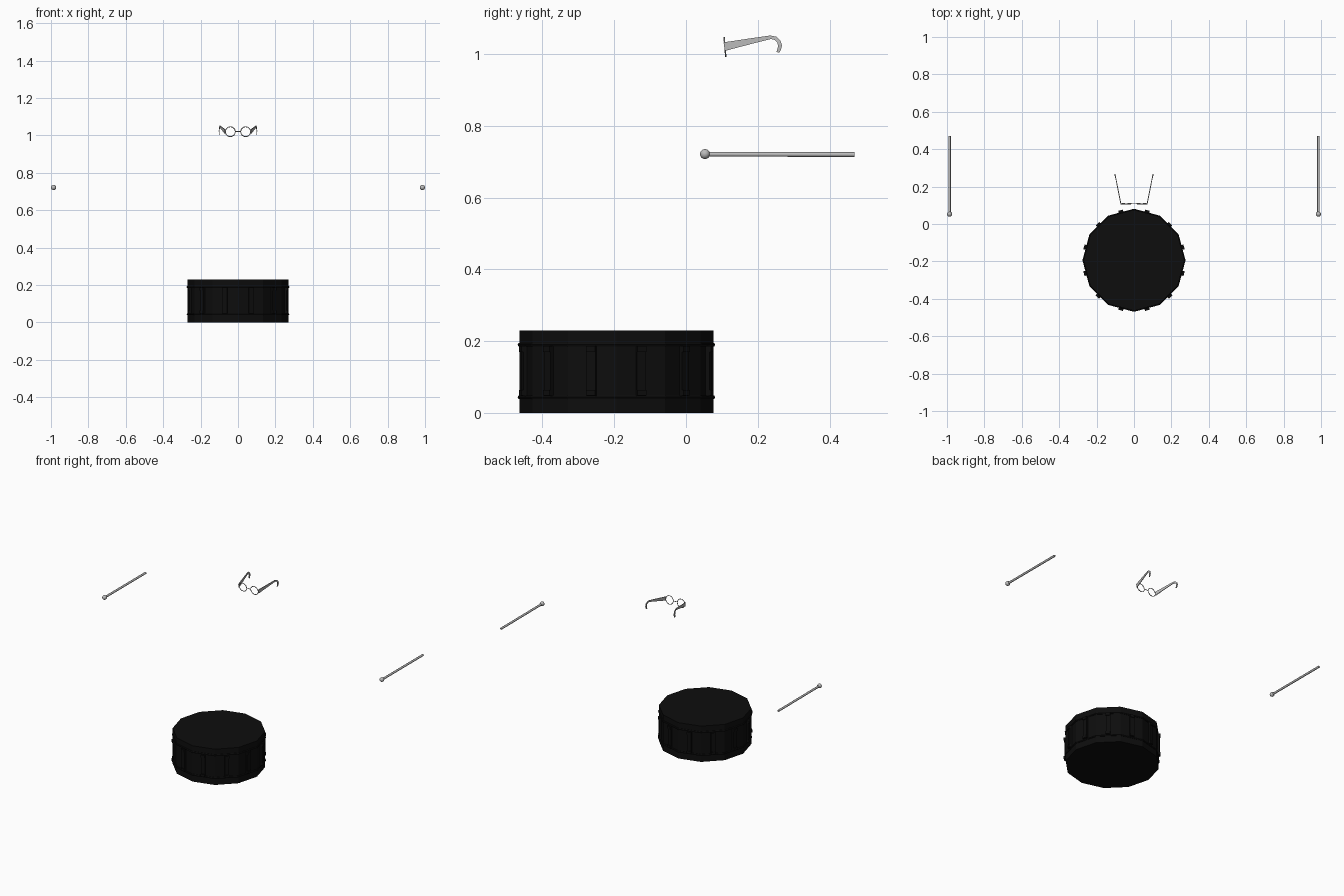
import bpy, bmesh, math
from mathutils import Vector, Matrix

cube = bpy.data.objects.get("Cube")
if cube:
    bpy.data.objects.remove(cube, do_unlink=True)


def material(name, value):
    mat = bpy.data.materials.new(name)
    color = (value, value, value, 1)
    mat.use_nodes = True
    mat.diffuse_color = color
    mat.node_tree.nodes["Principled BSDF"].inputs["Base Color"].default_value = color
    return mat


black = material("black", 0.004)
grey = material("grey", 0.5)


def finish(name, mat, smooth=False):
    obj = bpy.context.object
    obj.name = name
    obj.data.materials.append(mat)
    if smooth:
        bpy.ops.object.shade_smooth_by_angle(angle=math.radians(50))
    return obj


def rod(name, start, end, radius, mat, sides=8, smooth=True):
    a, b = Vector(start), Vector(end)
    bpy.ops.mesh.primitive_cylinder_add(
        vertices=sides, radius=radius, depth=(b - a).length, location=(a + b) / 2,
        rotation=(b - a).to_track_quat("Z", "Y").to_euler())
    return finish(name, mat, smooth)


def from_bmesh(name, bm, mat):
    bmesh.ops.recalc_face_normals(bm, faces=bm.faces)
    mesh = bpy.data.meshes.new(name)
    bm.to_mesh(mesh)
    bm.free()
    obj = bpy.data.objects.new(name, mesh)
    bpy.context.collection.objects.link(obj)
    mesh.materials.append(mat)
    return obj


# Drum shell: twelve flat sides with closed heads
DRUM_Y = -0.194
SIDES = 12
rod("drum_shell", (0, DRUM_Y, 0), (0, DRUM_Y, 0.23), 0.27, black, SIDES, False)

# Drum hoops
for name, z in (("lower_hoop", 0.044), ("upper_hoop", 0.19)):
    bpy.ops.mesh.primitive_torus_add(
        major_segments=SIDES, minor_segments=6, major_radius=0.27,
        minor_radius=0.0055, location=(0, DRUM_Y, z))
    finish(name, black)

# Drum lugs: a slim bar with a thicker block at each end, one per side
bm = bmesh.new()
for i in range(SIDES):
    turn = Matrix.Translation((0, DRUM_Y, 0)) @ Matrix.Rotation((i + 0.5) * math.tau / SIDES, 4, "Z")
    for z, height, depth in ((0.117, 0.14, 0.016), (0.056, 0.016, 0.026), (0.178, 0.016, 0.026)):
        place = turn @ Matrix.Translation((0.264, 0, z)) @ Matrix.Diagonal((depth, 0.026, height, 1))
        bmesh.ops.create_cube(bm, size=1, matrix=place)
from_bmesh("drum_lugs", bm, black)

# Drumsticks with round tips
for side, s in (("left", 1), ("right", -1)):
    x = s * 0.986
    rod(side + "_stick", (x, 0.053, 0.721), (x, 0.47, 0.72), 0.0065, grey)
    bpy.ops.mesh.primitive_uv_sphere_add(
        segments=12, ring_count=8, radius=0.014, location=(x, 0.053, 0.7215))
    finish(side + "_stick_tip", grey, True)

# Glasses: side profile of one arm as (y, z, half height)
ARM = [(0.107, 1.021, 0.012), (0.17, 1.034, 0.0085), (0.236, 1.047, 0.005),
       (0.25, 1.044, 0.005), (0.259, 1.035, 0.005), (0.262, 1.024, 0.0055),
       (0.260, 1.014, 0.005), (0.256, 1.005, 0.004)]


def glasses_arm(name, s):
    bm = bmesh.new()
    rings = []
    for i, (y, z, half) in enumerate(ARM):
        before, after = ARM[max(i - 1, 0)], ARM[min(i + 1, len(ARM) - 1)]
        along = Vector((0, after[0] - before[0], after[1] - before[1])).normalized()
        up = Vector((0, -along.z, along.y)) * half
        centre = Vector((s * (0.07 + (y - 0.107) * 0.2), y, z))
        thick = Vector((0.002, 0, 0))
        rings.append([bm.verts.new(centre + u * up + t * thick)
                      for u, t in ((1, 1), (1, -1), (-1, -1), (-1, 1))])
    for a, b in zip(rings, rings[1:]):
        for k in range(4):
            n = (k + 1) % 4
            bm.faces.new((a[k], a[n], b[n], b[k]))
    bm.faces.new(rings[0])
    bm.faces.new(rings[-1])
    return from_bmesh(name, bm, grey)


# Open lens rims, leaning slightly, with arms on both sides
for side, s in (("left", 1), ("right", -1)):
    bpy.ops.mesh.primitive_torus_add(
        major_segments=20, minor_segments=6, major_radius=0.0265, minor_radius=0.0022,
        location=(s * 0.041, 0.1085, 1.02), rotation=(math.radians(95), 0, 0))
    finish(side + "_lens_rim", grey, True)
    glasses_arm(side + "_glasses_arm", s)

# Nose bridge
rod("glasses_bridge", (-0.0155, 0.108, 1.021), (0.0155, 0.108, 1.021), 0.0022, grey, 6)
